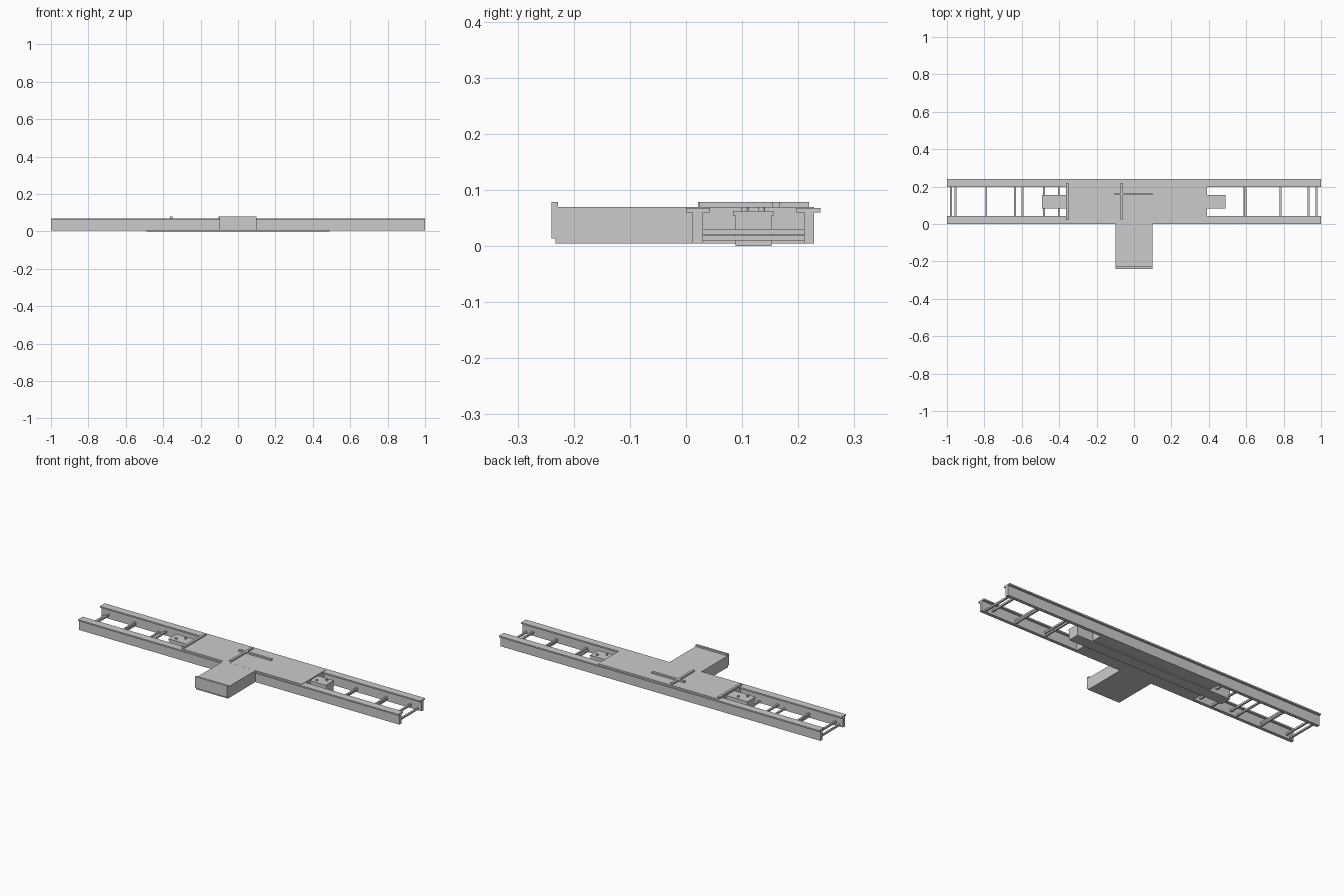
import bpy, bmesh

if "Cube" in bpy.data.objects:
    bpy.data.objects.remove(bpy.data.objects["Cube"])


def boxes(name, items):
    """One object from boxes given as (x0, x1, y0, y1, z0, z1)."""
    bm = bmesh.new()
    for x0, x1, y0, y1, z0, z1 in items:
        vs = bmesh.ops.create_cube(bm, size=1)["verts"]
        for v in vs:
            v.co.x = x0 if v.co.x < 0 else x1
            v.co.y = y0 if v.co.y < 0 else y1
            v.co.z = z0 if v.co.z < 0 else z1
    return finish(name, bm)


def finish(name, bm):
    me = bpy.data.meshes.new(name)
    bm.to_mesh(me)
    bm.free()
    ob = bpy.data.objects.new(name, me)
    bpy.context.collection.objects.link(ob)
    return ob


def extrude_x(name, profile, x0, x1):
    """Extrude a closed (y, z) profile along x."""
    bm = bmesh.new()
    face = bm.faces.new([bm.verts.new((x0, y, z)) for y, z in profile])
    new = bmesh.ops.extrude_face_region(bm, geom=[face])["geom"]
    bmesh.ops.translate(bm, vec=(x1 - x0, 0, 0),
                        verts=[g for g in new if isinstance(g, bmesh.types.BMVert)])
    bmesh.ops.recalc_face_normals(bm, faces=bm.faces)
    return finish(name, bm)


# Long T-section rails, mirrored about the centre of the track
rail = [(0.012, 0.005), (0.030, 0.005), (0.030, 0.060), (0.043, 0.060),
        (0.043, 0.068), (0.0, 0.068), (0.0, 0.060), (0.012, 0.060)]
extrude_x("front_rail", rail, -1, 1)
extrude_x("back_rail", [(0.24 - y, z) for y, z in rail], -1, 1)

# Solid centre deck and the tail with its end lip
boxes("centre_deck", [(-0.36, 0.39, 0.012, 0.228, 0.005, 0.07)])
boxes("tail_block", [(-0.1, 0.1, -0.233, 0.02, 0.005, 0.0698)])
boxes("tail_lip", [(-0.1, 0.1, -0.24, -0.228, 0.014, 0.079)])

# Two layers of thin rungs between the rails
w = 0.005
for name, xs, z0, z1 in (
        ("lower_rungs", (-0.978, -0.79, -0.637, -0.482, 0.59, 0.783, 0.976), 0.010, 0.019),
        ("upper_rungs", (-0.955, -0.79, -0.597, -0.402, 0.597, 0.783, 0.933), 0.021, 0.031)):
    boxes(name, [(x - w, x + w, 0.028, 0.212, z0, z1) for x in xs])

# Inner core running under the deck, with cap plates on its exposed ends
boxes("inner_core", [(-0.49, 0.49, 0.088, 0.152, 0.0, 0.056)])
boxes("core_caps", [(-0.493, -0.35, 0.084, 0.156, 0.055, 0.063),
                    (0.38, 0.49, 0.084, 0.156, 0.055, 0.063)])

# Small studs on the caps
bm = bmesh.new()
for x in (-0.44, 0.44):
    for dx, y in ((-0.02, 0.105), (0.02, 0.135)):
        r = bmesh.ops.create_cone(bm, cap_ends=True, segments=12,
                                  radius1=0.006, radius2=0.006, depth=0.008)
        bmesh.ops.translate(bm, vec=(x + dx, y, 0.066), verts=r["verts"])
finish("cap_studs", bm)

# Raised bars on the deck
boxes("edge_bar", [(-0.364, -0.350, 0.021, 0.219, 0.068, 0.079)])
boxes("cross_bars", [(-0.071, -0.058, 0.024, 0.219, 0.069, 0.079),
                     (-0.105, 0.098, 0.154, 0.167, 0.069, 0.0785)])
